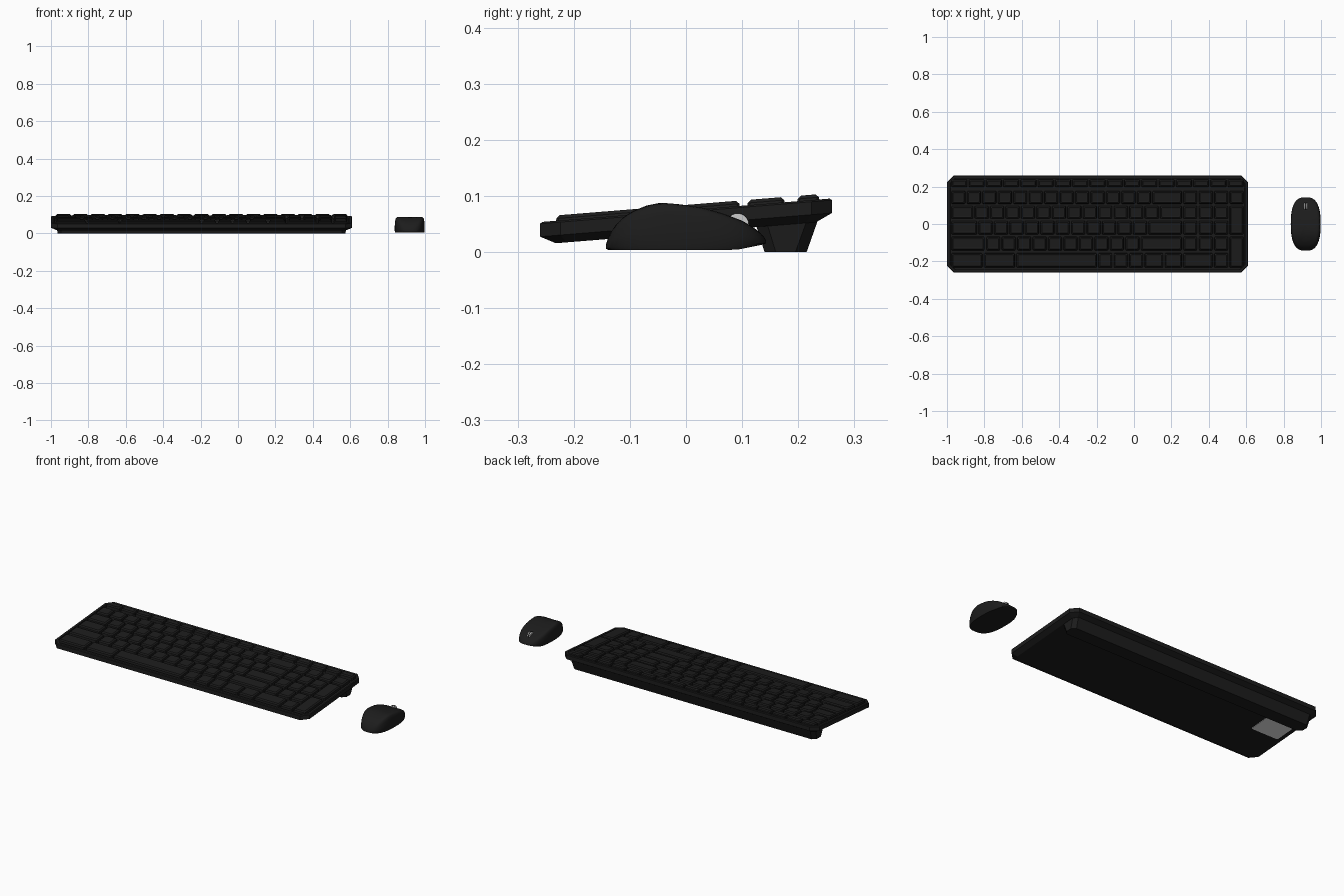
import bpy, bmesh, math

cube = bpy.data.objects.get("Cube")
if cube:
    bpy.data.objects.remove(cube)

SLOPE, LIFT = 0.081, 0.0745     # tilt of the keyboard deck


def material(name, value, rough=0.6):
    m = bpy.data.materials.new(name)
    m.use_nodes = True
    col = (value, value, value, 1)
    m.diffuse_color = col
    node = m.node_tree.nodes["Principled BSDF"]
    node.inputs["Base Color"].default_value = col
    node.inputs["Roughness"].default_value = rough
    return m


black = material("soft_black", 0.012)
white = material("label_white", 0.8)
silver = material("wheel_silver", 0.6)


def finish(bm, name, mat, smooth=None):
    bmesh.ops.recalc_face_normals(bm, faces=bm.faces)
    me = bpy.data.meshes.new(name)
    bm.to_mesh(me)
    bm.free()
    me.materials.append(mat)
    ob = bpy.data.objects.new(name, me)
    bpy.context.collection.objects.link(ob)
    if smooth:
        bpy.ops.object.select_all(action='DESELECT')
        ob.select_set(True)
        bpy.context.view_layer.objects.active = ob
        bpy.ops.object.shade_smooth_by_angle(angle=math.radians(smooth))
    return ob


def loft(bm, rings):
    """Skin a list of equally long point rings and cap both ends."""
    vs = [[bm.verts.new(p) for p in r] for r in rings]
    n = len(vs[0])
    for a, b in zip(vs, vs[1:]):
        for i in range(n):
            j = (i + 1) % n
            bm.faces.new((a[i], a[j], b[j], b[i]))
    bm.faces.new(vs[0][::-1])
    bm.faces.new(vs[-1])


def plate(x0, x1, y0, y1, cut, z, slope=SLOPE, lift=LIFT):
    """Outline of a rectangle with clipped corners, lying on the tilted deck."""
    pts = [(x0 + cut, y0), (x1 - cut, y0), (x1, y0 + cut), (x1, y1 - cut),
           (x1 - cut, y1), (x0 + cut, y1), (x0, y1 - cut), (x0, y0 + cut)]
    return [(x, y, lift + slope * y + z) for x, y in pts]


# Keyboard case: bevelled underside, raised rim, sunken key tray
bm = bmesh.new()
loft(bm, [plate(-1 + i, 0.61 - i, -0.26 + i, 0.26 - i, 0.036 - 0.6 * i, z)
          for i, z in [(0.028, -0.04), (0, -0.026), (0, -0.003), (0.004, 0),
                       (0.016, 0), (0.018, -0.01)]])
finish(bm, "keyboard_case", black)

# Rear foot bar running under the case
bm = bmesh.new()
loft(bm, [plate(-0.965, 0.575, 0.14, 0.215, 0.02, 0, 0, 0),
          plate(-0.97, 0.58, 0.125, 0.235, 0.02, -0.037)])
finish(bm, "rear_foot", black)

# Label on the underside
bm = bmesh.new()
loft(bm, [plate(-0.96, -0.79, -0.03, 0.122, 0.006, z) for z in (-0.042, -0.039)])
finish(bm, "underside_label", white)

# Keycaps: (back edge, front edge, widths in key units)
LEFT, SPAN = -0.98, 1.57
UNIT = SPAN / 19
rows = [
    (0.243, 0.193, [19 / 17] * 17),
    (0.181, 0.104, [1] * 13 + [2] + [1] * 4),
    (0.101, 0.024, [1.5] + [1] * 12 + [1.5] + [1] * 3),
    (0.021, -0.060, [1.75] + [1] * 11 + [2.25] + [1] * 3),
    (-0.064, -0.145, [2.25] + [1] * 10 + [2.75] + [1] * 3),
    (-0.152, -0.237, [2.1, 2.1, 5.3, 1, 1, 1, 1.3, 1.2, 2, 1]),
]


def keycap(bm, x0, x1, y0, y1):
    loft(bm, [plate(x0 + i, x1 - i, y0 + i, y1 - i, 0.004, z)
              for i, z in [(0.004, -0.011), (0.006, 0.004), (0.012, 0.0095),
                           (0.019, 0.008)]])


bm = bmesh.new()
for back, front, widths in rows:
    x = LEFT
    for w in widths:
        keycap(bm, x, x + w * UNIT, front, back)
        x += w * UNIT
# Double-height keys at the end of the number pad
for top, bottom in ((2, 3), (4, 5)):
    keycap(bm, LEFT + 18 * UNIT, LEFT + SPAN, rows[bottom][1], rows[top][0])
finish(bm, "keycaps", black)

# Mouse body: oval outline rising to a humped top
CX = 0.918
hump = [(-0.143, 0.022), (-0.132, 0.042), (-0.115, 0.06), (-0.095, 0.073),
        (-0.07, 0.083), (-0.045, 0.088), (-0.01, 0.085), (0.03, 0.079),
        (0.065, 0.069), (0.1, 0.056), (0.125, 0.041), (0.143, 0.027)]


def top_height(y):
    for (ya, za), (yb, zb) in zip(hump, hump[1:]):
        if y <= yb:
            return za + (zb - za) * max(0, (y - ya) / (yb - ya))
    return hump[-1][1]


def oval(scale, frac, n=48):
    pts = []
    for k in range(n):
        a = 2 * math.pi * k / n
        c, s = math.cos(a), math.sin(a)
        px = 0.08 * scale * math.copysign(abs(c) ** 0.72, c)
        py = 0.143 * scale * math.copysign(abs(s) ** 0.8, s)
        low = 0.004 + max(0, py - 0.09) * 0.2
        pts.append((CX + px, py, low + frac * (top_height(py) - low)))
    return pts


bm = bmesh.new()
loft(bm, [oval(s, f) for s, f in
          [(0.97, 0), (1, 0.12), (1, 0.45), (0.98, 0.75), (0.945, 0.91),
           (0.88, 0.98), (0.78, 1), (0.6, 1), (0.4, 1), (0.2, 1), (0.03, 1)]])
finish(bm, "mouse_body", black, 40)


# Scroll wheel with a dark rubber tread
def wheel(name, radius, half, mat):
    bm = bmesh.new()
    loft(bm, [[(CX + x, 0.092 + radius * math.cos(a), 0.049 + radius * math.sin(a))
               for a in (2 * math.pi * k / 24 for k in range(24))]
              for x in (-half, half)])
    finish(bm, name, mat, 40)


wheel("scroll_wheel", 0.02, 0.009, silver)
wheel("wheel_tread", 0.0208, 0.0035, black)
